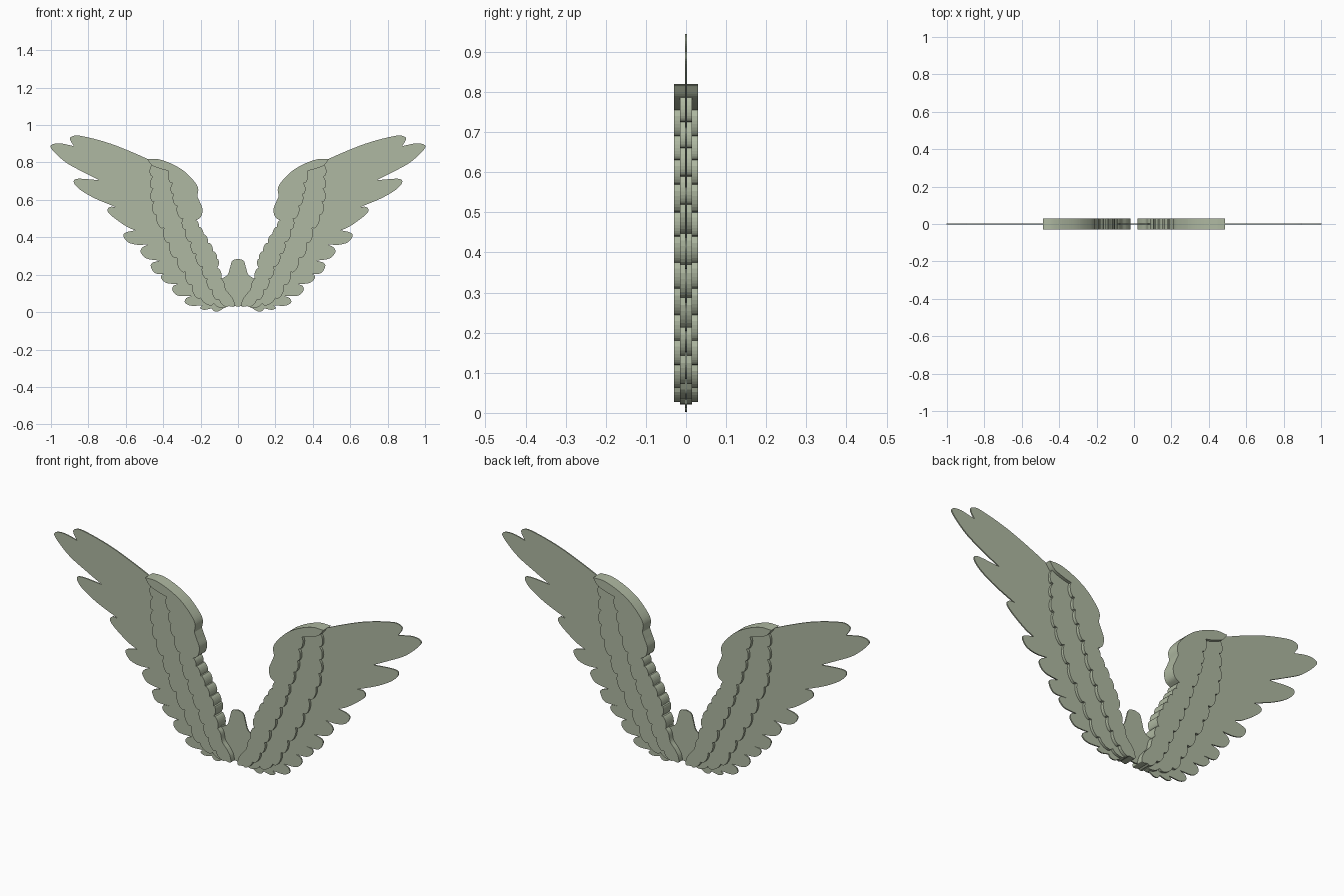
import bpy, bmesh
from mathutils import Vector

mat = bpy.data.materials.new("sage green")
mat.diffuse_color = (0.43, 0.485, 0.36, 1)


def smooth(pts, n=6):
    """Catmull-Rom curve through one feather edge; the ends stay sharp."""
    p = [Vector(q) for q in pts]
    p = [2 * p[0] - p[1]] + p + [2 * p[-1] - p[-2]]
    out = []
    for a, b, c, d in zip(p, p[1:], p[2:], p[3:]):
        for i in range(n):
            t = i / n
            out.append(0.5 * (2 * b + (c - a) * t + (2 * a - 5 * b + 4 * c - d) * t * t
                              + (3 * b - a - 3 * c + d) * t ** 3))
    return out


def scallops(notches, bulge, skew, n=8):
    """Row of rounded feather tips between notches, to the left of travel."""
    out = []
    for a, b in zip(notches, notches[1:]):
        a, b = Vector(a), Vector(b)
        d = b - a
        tip = Vector((-d.y, d.x)) * bulge + d * skew
        for i in range(n):
            t = i / n
            out.append(a + d * t + tip * (4 * t * (1 - t)) ** 0.6)
    return out


def layer(name, outline, half):
    """Flat plate of the right wing, thickened about y = 0 and mirrored."""
    bm = bmesh.new()
    f = bm.faces.new([bm.verts.new((p.x, -half, p.y)) for p in outline])
    r = bmesh.ops.extrude_face_region(bm, geom=[f])
    bmesh.ops.translate(bm, vec=(0, 2 * half, 0),
                        verts=[v for v in r["geom"] if isinstance(v, bmesh.types.BMVert)])
    # open the seam on the centre plane
    seam = [f for f in bm.faces if all(abs(v.co.x) < 1e-5 for v in f.verts)]
    bmesh.ops.delete(bm, geom=seam, context="FACES_ONLY")
    bmesh.ops.recalc_face_normals(bm, faces=bm.faces)
    me = bpy.data.meshes.new(name)
    bm.to_mesh(me)
    bm.free()
    me.materials.append(mat)
    ob = bpy.data.objects.new(name, me)
    bpy.context.collection.objects.link(ob)
    m = ob.modifiers.new("mirror", "MIRROR")
    m.use_clip = True
    return ob


# Long flight feathers, with the short neck in the middle
feathers = [
    [(.45, .79), (.487, .82), (.68, .90), (.84, .942), (.89, .938), (.897, .92), (.877, .887)],
    [(.877, .887), (.95, .902), (.995, .895), (.995, .87), (.92, .80), (.82, .745), (.74, .705)],
    [(.74, .705), (.855, .713), (.878, .695), (.845, .655), (.765, .608), (.655, .562)],
    [(.655, .562), (.685, .562), (.698, .542), (.67, .51), (.60, .46), (.55, .437)],
    [(.55, .437), (.595, .427), (.613, .41), (.59, .375), (.54, .36), (.48, .362)],
    [(.48, .362), (.512, .345), (.52, .32), (.49, .287), (.42, .275)],
    [(.42, .275), (.46, .262), (.465, .24), (.44, .207), (.375, .205)],
    [(.375, .205), (.405, .20), (.41, .18), (.38, .155), (.32, .15)],
    [(.32, .15), (.345, .14), (.35, .115), (.32, .088), (.25, .085)],
    [(.25, .085), (.278, .073), (.283, .05), (.25, .034), (.19, .036)],
    [(.19, .036), (.203, .022), (.18, .012), (.14, .02)],
    [(.14, .02), (.13, .006), (.105, .004), (.075, .022), (.05, .035), (0, .03)],
]
neck = [(0, .285), (.03, .275), (.042, .24), (.055, .20), (.085, .18)]
outline = [p for f in feathers for p in smooth(f)] + [Vector((0, .03))] + smooth(neck)
# hidden edge under the thicker layers
hidden = [Vector(p) for p in [(.12, .22), (.17, .37), (.24, .48), (.24, .64), (.33, .74)]]
layer("flight_feathers", outline + [Vector((.085, .18))] + hidden, 0.003)

# Middle row of feathers
mid = scallops([(.46, .79), (.455, .725), (.455, .66), (.45, .59), (.435, .52), (.395, .45),
                (.365, .37), (.325, .29), (.28, .215), (.245, .145), (.20, .075), (.13, .045),
                (.06, .035)], .24, .12)
layer("middle_feathers", mid + [Vector((.06, .035)), Vector((.04, .07))] + hidden, 0.015)

# Thick inner row of feathers with the shoulder ridge on top
inner = smooth([(.487, .818), (.46, .785), (.41, .765), (.37, .755)])
inner += scallops([(.37, .755), (.35, .69), (.345, .63), (.325, .57), (.295, .50), (.28, .44),
                   (.25, .375), (.225, .31), (.19, .245), (.165, .18), (.14, .12), (.10, .065),
                   (.05, .032)], .22, .10)
inner += smooth([(.05, .032), (.02, .03), (.022, .06), (.04, .09), (.065, .12), (.075, .16), (.09, .18)])
inner += scallops([(.09, .18), (.112, .235), (.112, .285), (.135, .325), (.16, .37),
                   (.185, .415), (.21, .455), (.225, .49)], .2, .1)
inner += smooth([(.225, .49), (.198, .51), (.19, .55), (.205, .59), (.218, .62)])
inner += smooth([(.218, .62), (.213, .66), (.235, .70), (.29, .755), (.36, .795), (.43, .818), (.487, .818)])
layer("inner_feathers", inner, 0.03)
